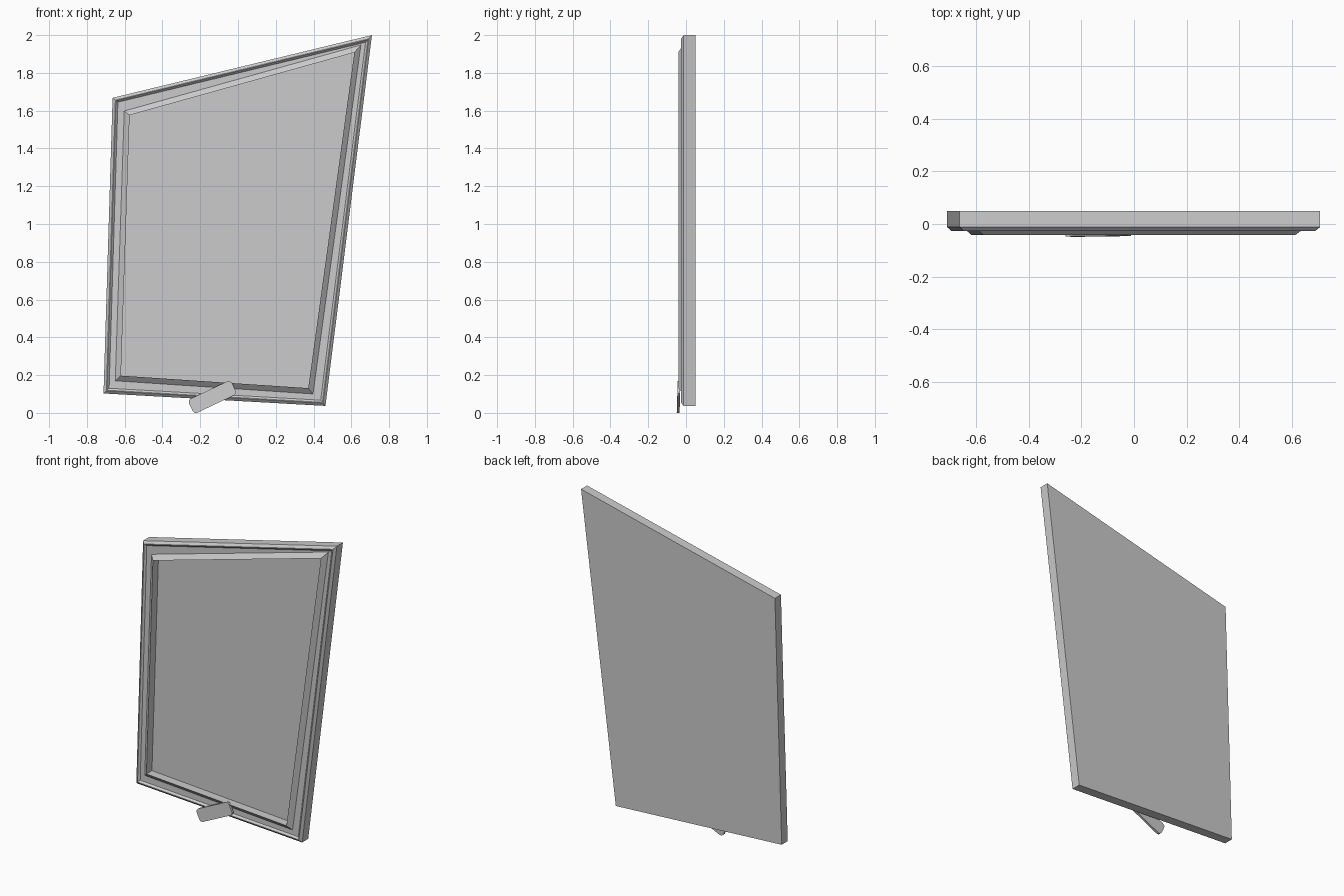
import bpy, bmesh, math
from mathutils import Vector

if "Cube" in bpy.data.objects:
    bpy.data.objects.remove(bpy.data.objects["Cube"])


def inset(points, d):
    """Mitred inset of a counter-clockwise outline."""
    out = []
    for i, p in enumerate(points):
        a = (p - points[i - 1]).normalized()
        b = (points[(i + 1) % len(points)] - p).normalized()
        na, nb = Vector((-a.y, a.x)), Vector((-b.y, b.x))
        out.append(p + (na + nb) * d / (1 + na.dot(nb)))
    return out


def loft(name, sections):
    """Join (outline, inset, y) sections in order and cap both ends."""
    bm = bmesh.new()
    loops = [[bm.verts.new((q.x, y, q.y)) for q in inset(outline, d)]
             for outline, d, y in sections]
    n = len(loops[0])
    for lo, hi in zip(loops, loops[1:]):
        for i in range(n):
            j = (i + 1) % n
            bm.faces.new((lo[i], lo[j], hi[j], hi[i]))
    bm.faces.new(loops[0])
    bm.faces.new(loops[-1])
    bmesh.ops.recalc_face_normals(bm, faces=bm.faces)
    mesh = bpy.data.meshes.new(name)
    bm.to_mesh(mesh)
    bm.free()
    obj = bpy.data.objects.new(name, mesh)
    bpy.context.collection.objects.link(obj)
    return obj


# Crooked door leaf: chamfered rim, groove, raised ridge, sunken centre panel
door = [Vector(p) for p in ((-0.712, 0.103), (0.463, 0.037), (0.709, 2.0), (-0.664, 1.668))]
ridge = [Vector(p) for p in ((-0.62, 0.197), (0.372, 0.131), (0.616, 1.908), (-0.574, 1.576))]
loft("door_panel", [
    (door, 0.0, 0.049), (door, 0.0, -0.012), (door, 0.015, -0.026), (door, 0.018, -0.026),
    (door, 0.029, -0.015), (ridge, -0.029, -0.015), (ridge, 0.0, -0.041), (ridge, 0.0, 0.015)])

# Tilted plate handle with rounded corners
half_l, half_w, r = 0.126, 0.041, 0.018
angle = math.radians(25.3)
plate = []
for k, (sx, sz) in enumerate(((1, 1), (-1, 1), (-1, -1), (1, -1))):
    for s in range(3):
        t = math.radians(90 * k + 45 * s)
        u = sx * (half_l - r) + r * math.cos(t)
        v = sz * (half_w - r) + r * math.sin(t)
        plate.append(Vector((-0.136 + u * math.cos(angle) - v * math.sin(angle),
                             u * math.sin(angle) + v * math.cos(angle))))
lowest = min(p.y for p in plate)
plate = [p - Vector((0, lowest)) for p in plate]
handle = loft("handle", [(plate, 0.0, -0.034), (plate, 0.0, -0.049)])
for v in handle.data.vertices:          # lean slightly back at the top
    v.co.y += 0.03 * v.co.z
